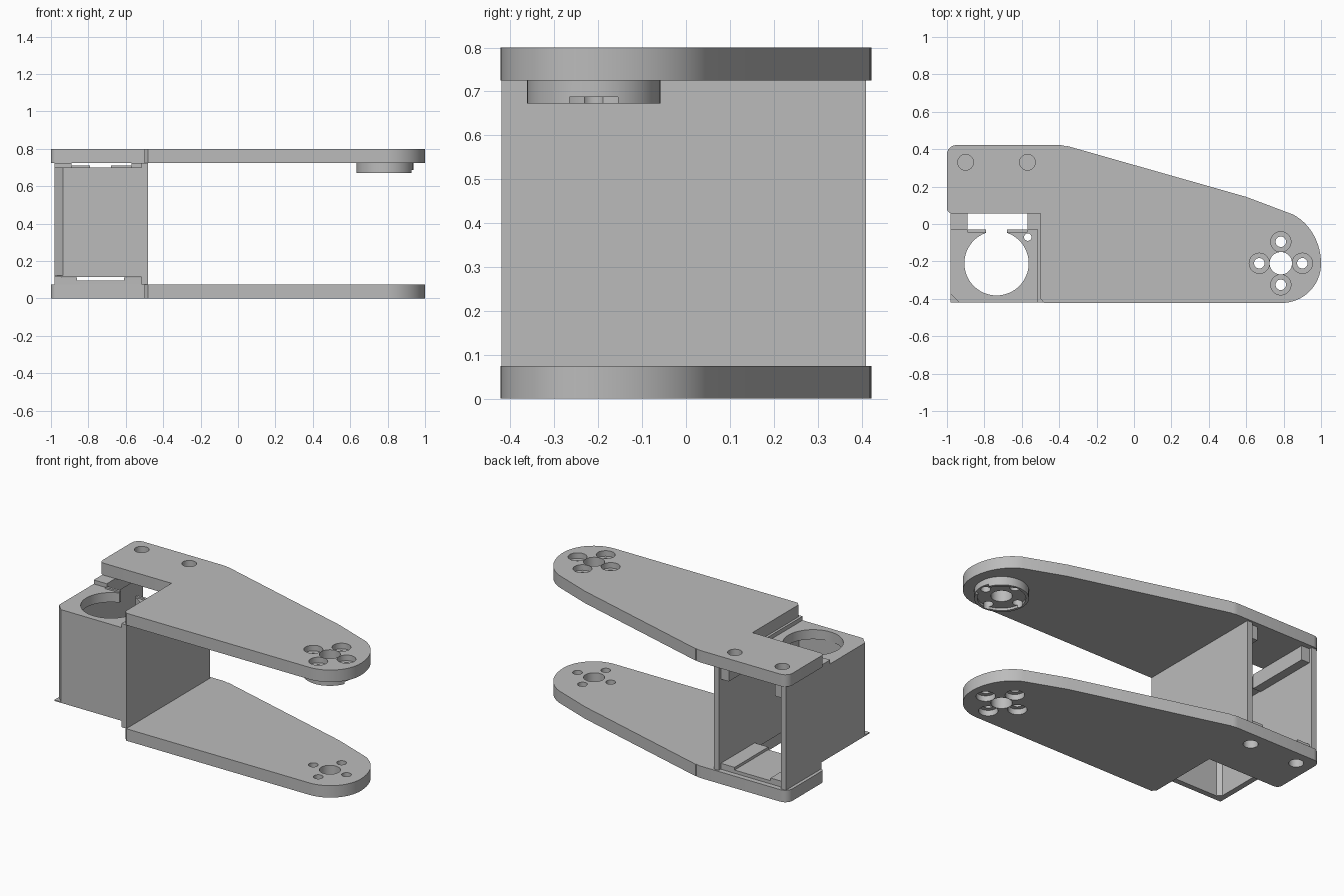
import bpy, bmesh
from math import cos, sin, pi, radians

cube = bpy.data.objects.get("Cube")
if cube:
    bpy.data.objects.remove(cube)

grey = bpy.data.materials.new("plain grey")
grey.use_nodes = True
tone = (0.5, 0.5, 0.5, 1)
grey.diffuse_color = tone
grey.node_tree.nodes["Principled BSDF"].inputs["Base Color"].default_value = tone


def prism(name, outline, z0, z1):
    """Extrude a flat outline between two heights."""
    bm = bmesh.new()
    face = bm.faces.new([bm.verts.new((x, y, z0)) for x, y in outline])
    ext = bmesh.ops.extrude_face_region(bm, geom=[face])
    for v in ext["geom"]:
        if isinstance(v, bmesh.types.BMVert):
            v.co.z = z1
    bmesh.ops.recalc_face_normals(bm, faces=bm.faces)
    mesh = bpy.data.meshes.new(name)
    bm.to_mesh(mesh)
    bm.free()
    mesh.materials.append(grey)
    ob = bpy.data.objects.new(name, mesh)
    bpy.context.collection.objects.link(ob)
    return ob


def block(name, x0, x1, y0, y1, z0, z1):
    return prism(name, [(x0, y0), (x1, y0), (x1, y1), (x0, y1)], z0, z1)


def arc(cx, cy, rx, ry, a0, a1, n):
    steps = [radians(a0 + (a1 - a0) * i / n) for i in range(n + 1)]
    return [(cx + rx * cos(a), cy + ry * sin(a)) for a in steps]


def disc(name, cx, cy, r, z0, z1, n=40):
    return prism(name, arc(cx, cy, r, r, 0, 360 - 360 / n, n - 1), z0, z1)


def cut(ob, *cutters):
    """Subtract each cutter and discard it."""
    for c in cutters:
        c.hide_render = True
        mod = ob.modifiers.new("cut", "BOOLEAN")
        mod.operation, mod.solver, mod.object = "DIFFERENCE", "EXACT", c
        bpy.context.view_layer.objects.active = ob
        bpy.ops.object.modifier_apply(modifier=mod.name)
        bpy.data.objects.remove(c)


# Pivot pattern shared by both arms
PX, PY = 0.785, -0.21
screws = [(PX + 0.115 * cos(i * pi / 2), PY + 0.115 * sin(i * pi / 2)) for i in range(4)]


def pivot_holes(ob, z0, z1):
    cut(ob, disc("bore", PX, PY, 0.06, z0, z1))
    for x, y in screws:
        cut(ob, disc("screw_hole", x, y, 0.028, z0, z1, 24))


# Arm outline: rounded pivot end, tapered back edge, notch at the front left
arm = [(-0.48, -0.422)]
arm += arc(0.79, -0.212, 0.21, 0.21, -90, 0, 16)
arm += arc(0.74, -0.212, 0.26, 0.29, 4, 65, 12)
arm += [(0.6, 0.145), (-0.36, 0.418)]
arm += arc(-0.4, 0.322, 0.1, 0.1, 68, 90, 3)
arm += arc(-0.95, 0.372, 0.05, 0.05, 90, 180, 6)
arm += arc(-0.97, 0.085, 0.03, 0.03, 180, 270, 5)
arm += [(-0.5, 0.055), (-0.5, -0.4)]

top_arm = prism("top_arm", arm, 0.725, 0.8)
bottom_arm = prism("bottom_arm", arm, 0, 0.075)
pivot_holes(top_arm, 0.6, 0.9)
pivot_holes(bottom_arm, -0.1, 0.2)
for x, y in screws:
    cut(top_arm, disc("counterbore", x, y, 0.054, 0.765, 0.9))
    cut(bottom_arm, disc("counterbore", x, y, 0.054, -0.1, 0.035))

# Fixing holes near the back left end of both arms
for x in (-0.9, -0.57):
    cut(top_arm, disc("fixing_hole", x, 0.33, 0.042, 0.75, 0.9))
    cut(bottom_arm, disc("fixing_hole", x, 0.33, 0.042, -0.1, 0.05))

# Pivot boss under the top arm, recessed with a slot toward the tip
boss = disc("pivot_boss", PX, PY, 0.152, 0.672, 0.725, 48)
cut(boss, disc("recess", PX, PY, 0.135, 0.6, 0.687, 48),
    block("slot", PX, 1, PY - 0.055, PY + 0.055, 0.6, 0.687))
pivot_holes(boss, 0.6, 0.8)

# Housing: walls open at the back, chamfered front left corner
shell = [(-0.98, 0.41), (-0.98, -0.375), (-0.935, -0.42), (-0.48, -0.42), (-0.48, 0.41),
         (-0.515, 0.41), (-0.515, -0.385), (-0.92, -0.385), (-0.945, -0.36), (-0.945, 0.41)]
prism("housing_walls", shell, 0.115, 0.7)
prism("corner_tab", [(-0.98, -0.42), (-0.93, -0.42), (-0.98, -0.37)], 0.115, 0.122)
block("inner_wall_foot", -0.515, -0.48, -0.42, 0.41, 0.075, 0.115)
block("inner_wall_head", -0.515, -0.48, -0.42, 0.41, 0.7, 0.725)
block("outer_wall_foot", -0.98, -0.945, 0.055, 0.41, 0.075, 0.115)

# Housing ceiling with the round opening, neck and small screw hole
ceiling = block("housing_ceiling", -0.945, -0.515, -0.385, -0.03, 0.64, 0.7)
cut(ceiling, disc("round_opening", -0.735, -0.21, 0.172, 0.5, 0.8, 64),
    block("neck", -0.79, -0.68, -0.12, 0.1, 0.5, 0.8),
    disc("small_hole", -0.568, -0.07, 0.02, 0.5, 0.8, 20))
for x0, x1 in ((-0.89, -0.79), (-0.68, -0.57)):
    block("neck_lip", x0, x1, -0.045, -0.03, 0.64, 0.71)

# Ledges along the tops of the side walls
block("outer_ledge", -0.945, -0.89, -0.03, 0.39, 0.635, 0.725)
block("outer_ledge_cap", -0.98, -0.945, -0.03, 0.41, 0.7, 0.725)
block("inner_ledge", -0.57, -0.515, -0.03, 0.39, 0.64, 0.725)

# Housing floor with a shallow channel
block("floor_channel", -0.86, -0.61, 0.055, 0.39, 0.075, 0.095)
block("floor_rail_outer", -0.945, -0.86, 0.055, 0.39, 0.075, 0.112)
block("floor_rail_inner", -0.61, -0.515, 0.055, 0.39, 0.075, 0.112)

# Smooth the rounded edges, keep corners crisp
bpy.ops.object.select_all(action="DESELECT")
for ob in (top_arm, bottom_arm, boss, ceiling):
    ob.select_set(True)
bpy.context.view_layer.objects.active = top_arm
bpy.ops.object.shade_smooth_by_angle(angle=radians(25))
